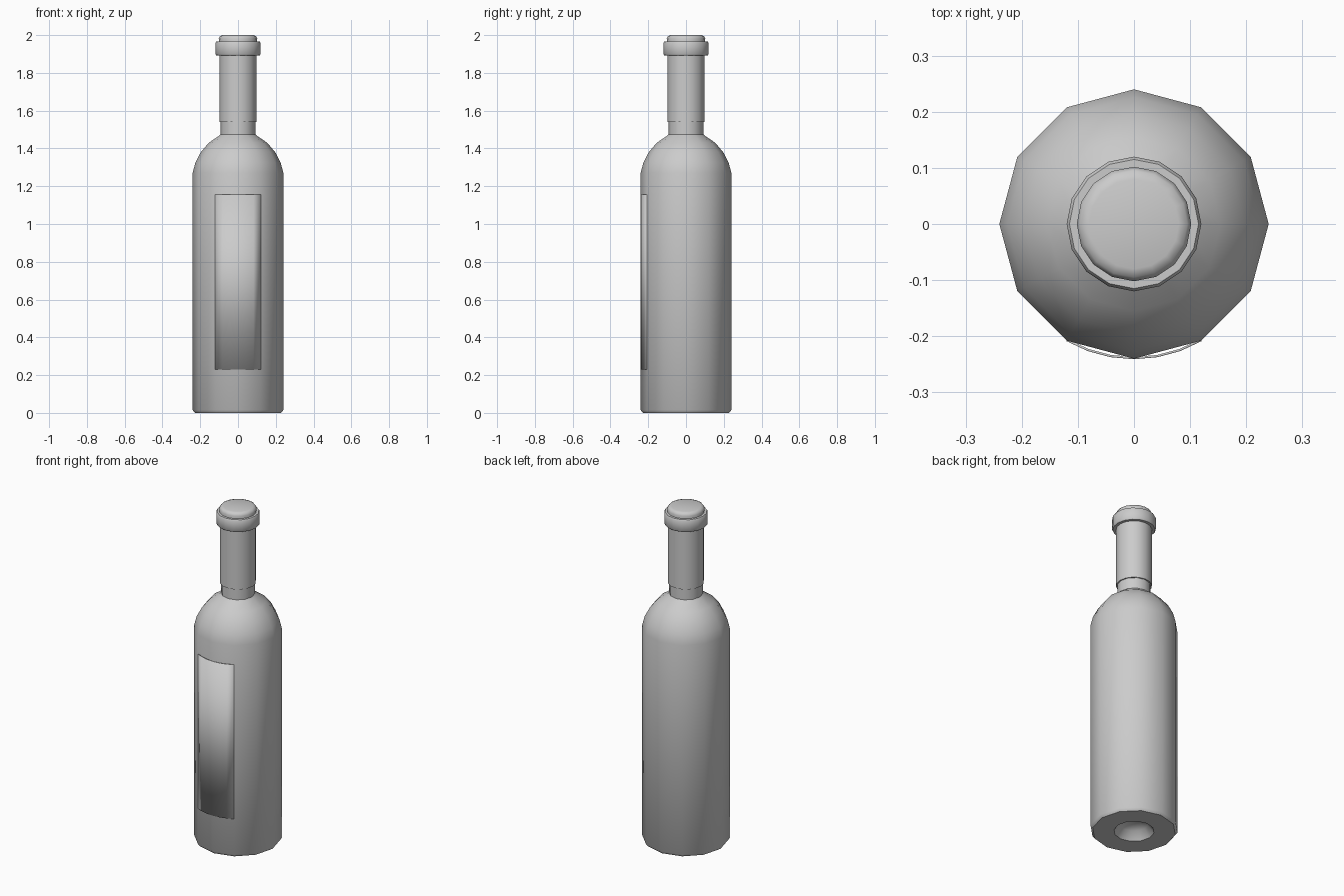
import bpy, bmesh, math

cube = bpy.data.objects.get("Cube")
if cube:
    bpy.data.objects.remove(cube, do_unlink=True)

grey = bpy.data.materials.new("plain grey")
grey.use_nodes = True
colour = (0.6, 0.6, 0.6, 1)
grey.diffuse_color = colour
grey.node_tree.nodes["Principled BSDF"].inputs["Base Color"].default_value = colour


def finish(name, bm, angle):
    bmesh.ops.recalc_face_normals(bm, faces=bm.faces)
    mesh = bpy.data.meshes.new(name)
    bm.to_mesh(mesh)
    bm.free()
    mesh.materials.append(grey)
    obj = bpy.data.objects.new(name, mesh)
    bpy.context.collection.objects.link(obj)
    bpy.ops.object.select_all(action="DESELECT")
    obj.select_set(True)
    bpy.context.view_layer.objects.active = obj
    bpy.ops.object.shade_smooth_by_angle(angle=math.radians(angle))
    return obj


def lathe(name, profile, sides, angle=40):
    """Revolve (radius, height) points and close both ends with caps."""
    bm = bmesh.new()
    rings = []
    for r, z in profile:
        turns = [2 * math.pi * i / sides for i in range(sides)]
        rings.append([bm.verts.new((r * math.cos(a), r * math.sin(a), z)) for a in turns])
    for low, high in zip(rings, rings[1:]):
        for i in range(sides):
            j = (i + 1) % sides
            bm.faces.new((low[i], low[j], high[j], high[i]))
    bm.faces.new(rings[0])
    bm.faces.new(rings[-1])
    return finish(name, bm, angle)


# Glass body with a hollow under the base, rounded shoulder and short bare neck
lathe("bottle_body", [
    (0.03, 0.06), (0.075, 0.045), (0.11, 0.0), (0.228, 0.0), (0.24, 0.015),
    (0.24, 1.27), (0.226, 1.325), (0.197, 1.38), (0.155, 1.43), (0.1, 1.467),
    (0.092, 1.475), (0.092, 1.56)], 12)

# Foil sleeve, lip ring and stopper
lathe("neck_foil", [(0.09, 1.54), (0.098, 1.54), (0.098, 1.92)], 16)
lathe("lip_ring", [(0.095, 1.893), (0.115, 1.893), (0.12, 1.9), (0.12, 1.958),
                   (0.115, 1.966), (0.095, 1.966)], 16)
lathe("stopper", [(0.1, 1.95), (0.102, 1.982), (0.095, 1.995), (0.08, 2.0)], 16, 60)

# Curved front label
bm = bmesh.new()
segments = 6
columns = []
for i in range(segments + 1):
    a = math.radians(-120 + 60 * i / segments)
    columns.append([bm.verts.new((0.241 * math.cos(a), 0.241 * math.sin(a), z))
                    for z in (0.23, 1.155)])
for a, b in zip(columns, columns[1:]):
    bm.faces.new((a[0], b[0], b[1], a[1]))
label = finish("front_label", bm, 40)
solid = label.modifiers.new("thickness", "SOLIDIFY")
solid.thickness = 0.004
solid.offset = -1
